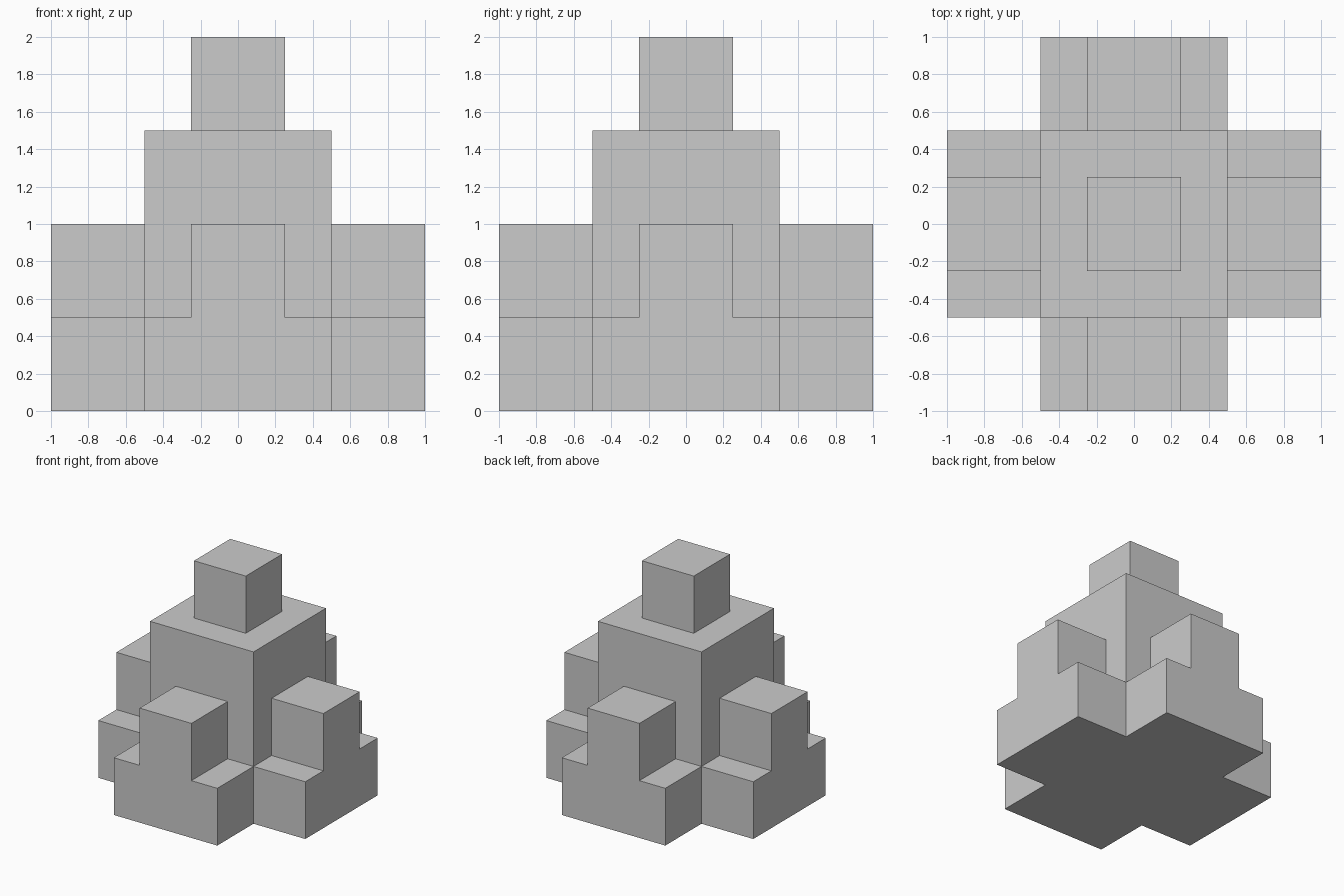
import bpy, bmesh
from math import radians
from mathutils import Matrix

if "Cube" in bpy.data.objects:
    bpy.data.objects.remove(bpy.data.objects["Cube"])


def prism(name, profile, depth, turn):
    """Extrude an x-z profile along y, centred, then turn it about z."""
    bm = bmesh.new()
    face = bm.faces.new([bm.verts.new((x, -depth / 2, z)) for x, z in profile])
    new = bmesh.ops.extrude_face_region(bm, geom=[face])["geom"]
    bmesh.ops.translate(bm, vec=(0, depth, 0),
                        verts=[v for v in new if isinstance(v, bmesh.types.BMVert)])
    bmesh.ops.recalc_face_normals(bm, faces=bm.faces)
    bm.transform(Matrix.Rotation(radians(turn), 4, 'Z'))
    mesh = bpy.data.meshes.new(name)
    bm.to_mesh(mesh)
    bm.free()
    obj = bpy.data.objects.new(name, mesh)
    bpy.context.collection.objects.link(obj)
    return obj


def block(name, half, bottom, top):
    return prism(name, [(-half, bottom), (half, bottom), (half, top), (-half, top)],
                 2 * half, 0)


# Central block with a smaller cube on top
tower = block("stepped_tower", 0.5, 0, 1.5)
parts = [block("top_cube", 0.25, 1.25, 2)]

# Two crossing stepped bars form the four arms
step = [(-0.5, 0), (0.5, 0), (0.5, 0.5), (0.25, 0.5),
        (0.25, 1), (-0.25, 1), (-0.25, 0.5), (-0.5, 0.5)]
for turn in (0, 90):
    parts.append(prism("stepped_arms", step, 2, turn))

# Fuse everything into one solid
for part in parts:
    mod = tower.modifiers.new("union", 'BOOLEAN')
    mod.operation = 'UNION'
    mod.solver = 'EXACT'
    mod.object = part
bpy.context.view_layer.objects.active = tower
for mod in list(tower.modifiers):
    bpy.ops.object.modifier_apply(modifier=mod.name)
for part in parts:
    bpy.data.objects.remove(part, do_unlink=True)

# Merge leftover coplanar faces
bm = bmesh.new()
bm.from_mesh(tower.data)
bmesh.ops.remove_doubles(bm, verts=bm.verts, dist=1e-4)
bmesh.ops.dissolve_limit(bm, angle_limit=radians(1), verts=bm.verts, edges=bm.edges)
bm.to_mesh(tower.data)
bm.free()
